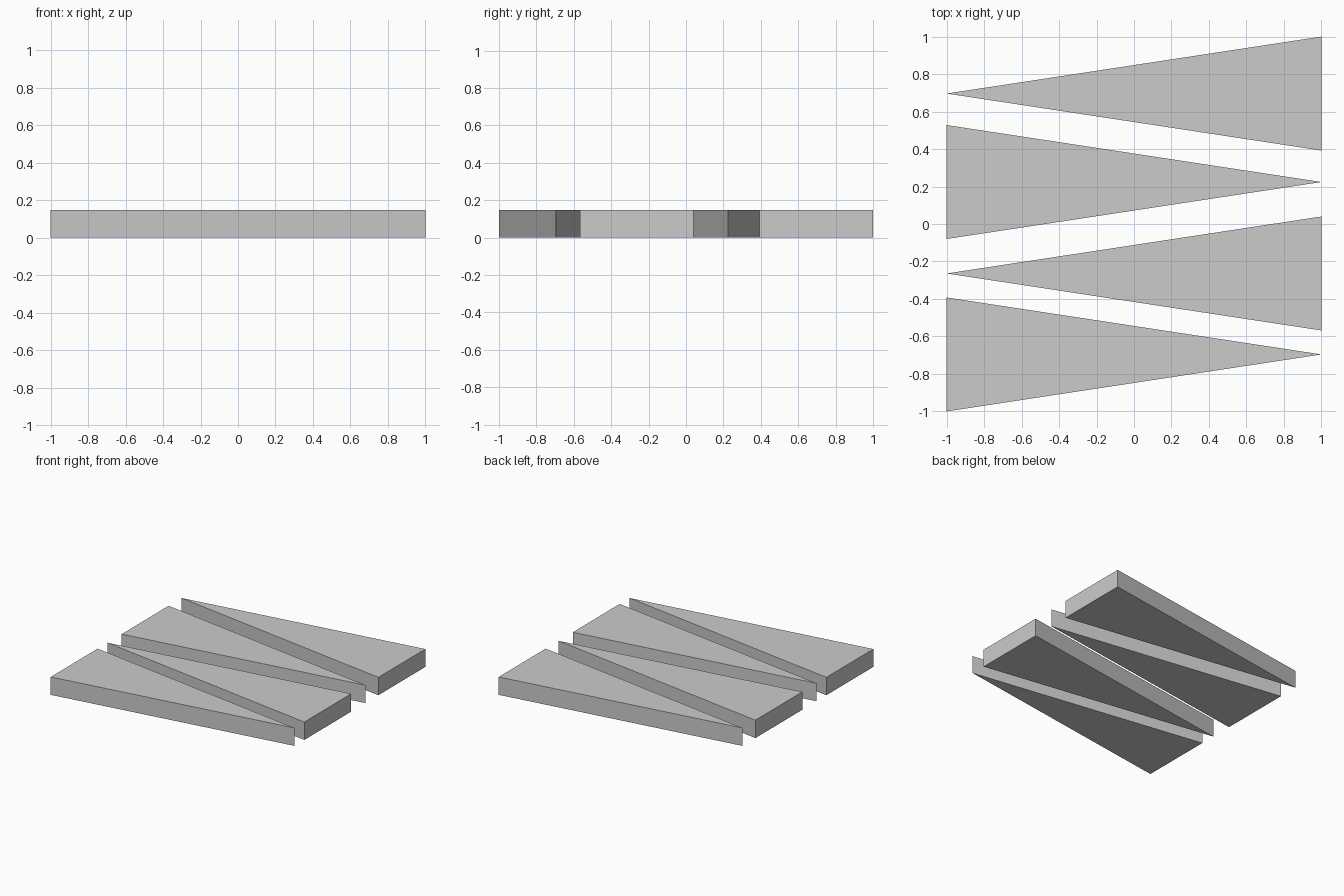
import bpy
import bmesh

if "Cube" in bpy.data.objects:
    bpy.data.objects.remove(bpy.data.objects["Cube"])

HEIGHT = 0.147      # slab thickness
HALF_BASE = 0.304   # half the width of the wide end


def wedge(name, y, tip_side):
    """Flat triangular slab whose point faces +x (1) or -x (-1)."""
    bm = bmesh.new()
    outline = [(tip_side, y), (-tip_side, y + HALF_BASE), (-tip_side, y - HALF_BASE)]
    face = bm.faces.new([bm.verts.new((px, py, 0)) for px, py in outline])
    top = bmesh.ops.extrude_face_region(bm, geom=[face], use_keep_orig=True)
    verts = [g for g in top["geom"] if isinstance(g, bmesh.types.BMVert)]
    bmesh.ops.translate(bm, verts=verts, vec=(0, 0, HEIGHT))
    bmesh.ops.recalc_face_normals(bm, faces=bm.faces)
    mesh = bpy.data.meshes.new(name)
    bm.to_mesh(mesh)
    bm.free()
    obj = bpy.data.objects.new(name, mesh)
    bpy.context.collection.objects.link(obj)


# Four long wedges in a row, pointing alternately left and right
for i, y in enumerate((0.696, 0.224, -0.264, -0.696)):
    wedge(f"wedge_{i + 1}", y, -1 if i % 2 == 0 else 1)
